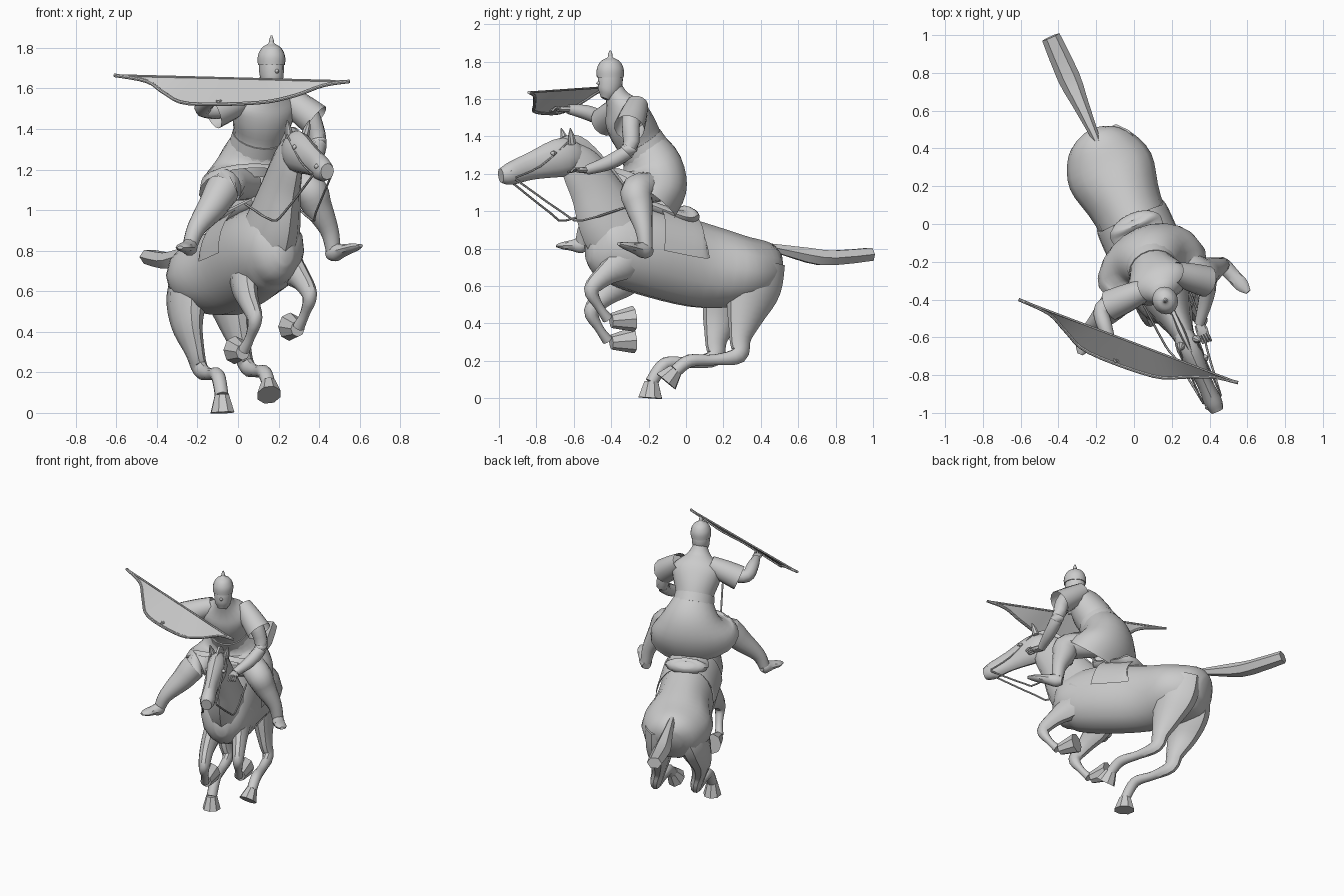
import bpy, bmesh, math
from mathutils import Vector as V

if "Cube" in bpy.data.objects:
    bpy.data.objects.remove(bpy.data.objects["Cube"])

YAW = math.radians(24)
SIDE = V((math.cos(YAW), math.sin(YAW), 0))   # across horse and rider
FWD = V((math.sin(YAW), -math.cos(YAW), 0))
UP = V((0, 0, 1))


def finish(name, bm):
    bmesh.ops.recalc_face_normals(bm, faces=bm.faces)
    me = bpy.data.meshes.new(name)
    bm.to_mesh(me)
    bm.free()
    ob = bpy.data.objects.new(name, me)
    bpy.context.collection.objects.link(ob)
    for o in bpy.context.selected_objects:
        o.select_set(False)
    bpy.context.view_layer.objects.active = ob
    ob.select_set(True)
    bpy.ops.object.shade_smooth_by_angle(angle=math.radians(38))


def spline(rows, k):
    """Catmull-Rom through rows, k steps per span."""
    out, n = [], len(rows)
    for i in range(n - 1):
        four = zip(rows[max(i-1, 0)], rows[i], rows[i+1], rows[min(i+2, n-1)])
        four = list(four)
        for j in range(k):
            t = j / k
            out.append([q + t*(r-p + t*(2*p-5*q+4*r-s + t*(3*(q-r)+s-p)))/2 for p, q, r, s in four])
    return out + [list(rows[-1])]


def tube(name, rows, n=12, k=4, ref=SIDE, arch=False, caps=True):
    """Loft rows (x, y, z, radius along ref[, other radius]); arch keeps the upper half only."""
    rows = spline([r if len(r) == 5 else (*r, r[3]) for r in rows], k)
    pts = [V(r[:3]) for r in rows]
    bm = bmesh.new()
    rings = []
    for i, r in enumerate(rows):
        t = (pts[min(i+1, len(pts)-1)] - pts[max(i-1, 0)]).normalized()
        s = (ref - t * ref.dot(t)).normalized()
        u = t.cross(s)
        if arch and u.z < 0:
            u = -u
        turn = math.pi if arch else math.tau
        rings.append([bm.verts.new(pts[i] + s*math.cos(turn*j/n)*max(r[3], .002) + u*math.sin(turn*j/n)*max(r[4], .002))
                      for j in range(n + arch)])
    m = len(rings[0])
    for p, q in zip(rings, rings[1:]):
        for j in range(n):
            bm.faces.new((p[j], p[(j+1) % m], q[(j+1) % m], q[j]))
    if caps and not arch:
        bm.faces.new(rings[0])
        bm.faces.new(rings[-1])
    finish(name, bm)


def axis(rows):
    """Rows (y, z, ra, rb) placed on the horse's centre line."""
    return [(-.445*r[0], *r) for r in rows]


def limb(name, pts, radii, n=12, **kw):
    """Tube through points with a shared list of radii (number or pair)."""
    tube(name, [(*p, *(r if isinstance(r, tuple) else (r, r))) for p, r in zip(pts, radii)], n, **kw)


def rod(name, pts, r=.006, k=3):
    limb(name, pts, [r] * len(pts), 6, k=k, ref=V((.3, .5, .8)))


def knob(name, at, r):
    limb(name, [at - FWD*r*1.3, at, at + FWD*r*1.3], [r*.2, r, r*.2], 8, k=2)


def hoof(name, top, sole):
    limb(name, [top, sole], [(.036, .04), (.06, .07)], 8, k=1)


# horse trunk, neck, mane, head, tail
tube("horse_body", axis([(.485, .67, .07, .08), (.43, .68, .17, .155), (.28, .68, .235, .195), (.07, .71, .19, .23),
                         (-.2, .78, .185, .235), (-.38, .8, .165, .2), (-.47, .79, .12, .15), (-.525, .79, .04, .06)]), 14)
tube("horse_neck", axis([(-.29, .78, .15, .2), (-.4, .94, .12, .19), (-.49, 1.12, .083, .145), (-.57, 1.25, .06, .115), (-.63, 1.33, .04, .06)]))
tube("mane", axis([(-.3, 1.06, .02, .03), (-.45, 1.235, .017, .05), (-.58, 1.37, .018, .04), (-.68, 1.37, .01, .02)]), 6)
tube("horse_head", axis([(-.56, 1.27, .04, .06), (-.65, 1.29, .066, .105), (-.83, 1.24, .043, .073),
                         (-.94, 1.2, .048, .06), (-.99, 1.19, .035, .04)]))
tube("tail", axis([(.4, .82, .015, .015), (.65, .765, .045, .045), (.78, .75, .06, .045), (.99, .77, .05, .04)]), 6, 2)
for s in (-1, 1):
    ear = V((.29, -.625, 1.36)) + SIDE*s*.042
    tip = ear + UP*.085 + FWD*.02 + SIDE*s*.018
    limb("horse_ear", [ear, ear.lerp(tip, .5), tip], [.022, .018, .002], 8, k=2)
    knob("horse_eye", V((.33, -.73, 1.31)) + SIDE*s*.055, .014)
    knob("nostril", V((.42, -.955, 1.215)) + SIDE*s*.035, .014)

# horse legs: one front and one hind path, each repeated with an offset
front = [V(p) for p in ((.22, -.26, .82), (.25, -.33, .73), (.31, -.43, .66), (.353, -.505, .58), (.33, -.465, .49), (.3, -.42, .425))]
hind = [V(p) for p in ((-.2, .3, .72), (-.245, .25, .58), (-.25, .19, .44), (-.215, .16, .31), (-.185, .15, .215),
                       (-.14, .02, .19), (-.1, -.11, .185), (-.08, -.185, .085))]
for name, move in (("left", V((0, 0, 0))), ("right", V((-.27, 0, -.115)))):
    leg = [p + move*min(1, .65 + .15*i) for i, p in enumerate(front)]
    limb(name + "_front_leg", leg, [(.08, .13), (.065, .1), (.048, .06), (.037, .042), .024, .029], 10)
    hoof(name + "_front_hoof", leg[-1] + V((-.005, .02, -.01)), leg[-1] + V((-.045, .14, .0)))
for name, move in (("right", V((0, 0, 0))), ("left", V((.23, .13, .015)))):
    leg = [p + move*min(1, .6 + .25*i) for i, p in enumerate(hind)]
    leg[-1] += UP * move.y * .35
    limb(name + "_hind_leg", leg, [(.1, .16), (.098, .155), (.072, .11), (.047, .062), (.036, .047), .03, .035, .034], 10)
    hoof(name + "_hind_hoof", leg[-1] + V((0, 0, .005)), leg[-1] + V((.003, -.006, -.084)) + V((0, -.05, .03))*move.y*7)

# saddle, blanket and tack
tube("saddle_blanket", axis([(.05, .75, .19, .225), (0, .75, .2, .235), (-.2, .79, .2, .245)]), 14, arch=True)
tube("saddle_seat", axis([(.035, 1.0, .06, .025), (.01, .98, .13, .055), (-.06, .97, .14, .04), (-.25, 1.05, .05, .03)]))
for s in (-1, 1):
    rein = axis([(-.93, 1.17, .05), (-.69, .99, .085), (-.6, .95, .11), (-.35, 1.03, .13)])
    rod("rein", [V(r[:3]) + SIDE*s*r[3] for r in rein])
    strap = axis([(-.93, 1.18), (-.8, 1.24), (-.65, 1.37)])
    rod("bridle", [V(r) + SIDE*s*.052 for r in strap], .005)

# rider trunk, skirt and belt
tube("skirt", [(.095, -.235, 1.085, .3, .2), (.085, -.19, 1.155, .27, .185), (.085, -.185, 1.25, .19, .158),
               (.1, -.24, 1.36, .12, .12)], 20, caps=False)
tube("torso", [(.085, -.19, 1.2, .15, .12), (.1, -.24, 1.35, .125, .125), (.12, -.29, 1.45, .155, .125),
               (.135, -.325, 1.53, .165, .105), (.15, -.365, 1.6, .08, .065), (.16, -.39, 1.66, .045, .05)], 18)
limb("belt", [(.093, -.22, 1.32), (.103, -.25, 1.37)], [.137, .132], 18, k=1)

# rider head with pointed helmet
crown = V((.165, -.405, 0))
limb("rider_head", [crown + UP*1.6 + FWD*.03, crown + UP*1.635 + FWD*.015, crown + UP*1.69, crown + UP*1.76],
     [.025, (.05, .055), (.06, .069), .06], 14)
limb("helmet", [crown + UP*z for z in (1.715, 1.76, 1.8, 1.822, 1.838, 1.86)],
     [(.066, .073), (.066, .073), (.047, .053), .016, .012, .004], 16)
knob("nose", crown + UP*1.685 + FWD*.067, .011)

# arms from shoulder to wrist, flared sleeves, hands
arms = {"left": ((.26, -.27, 1.54), (.35, -.295, 1.47), (.395, -.3, 1.34), (.38, -.4, 1.265), (.345, -.53, 1.22)),
        "right": ((.01, -.37, 1.54), (-.08, -.41, 1.5), (-.17, -.45, 1.5), (-.155, -.54, 1.53), (-.12, -.63, 1.545))}
slant = V((.2, .5, .85))
for side, arm in arms.items():
    a = [V(p) for p in arm]
    out = (a[1] - a[0]).normalized()
    limb(side + "_arm", a, [.06, .05, .043, .04, .026], 10, ref=slant)
    limb(side + "_sleeve", [a[0] - out*.05, a[0] + out*.05, a[0] + out*.16], [.06, .074, .083], 14, caps=False, ref=slant)
    w = a[-1]
    limb(side + "_palm", [w, w + FWD*.035, w + FWD*.06], [(.026, .018), (.032, .016), (.028, .012)], 8)
    for i in range(4):
        f = w + FWD*.05 + SIDE*(i - 1.5)*.014
        rod(side + "_finger", [f, f + FWD*.03 + UP*(i - 1.5)*.006, f + FWD*.055 - UP*.01], .007)

# rider legs and boots
legs = {"left": ((.19, -.15, 1.13), (.34, -.26, 1.11), (.39, -.25, 1.02), (.45, -.225, .9), (.47, -.215, .8), (.605, -.36, .825)),
        "right": ((.05, -.22, 1.13), (-.055, -.37, 1.12), (-.125, -.45, 1.02), (-.205, -.53, .91), (-.235, -.555, .83), (-.285, -.69, .815))}
for side, leg in legs.items():
    *leg, toe = [V(p) for p in leg]
    limb(side + "_leg", leg, [.08, .088, .074, .047, .037], 14, ref=V((.6, .6, .3)))
    foot = [leg[-1].lerp(toe, t) - UP*.012*(1 - t) for t in (-.15, .05, .4, .75, 1)]
    limb(side + "_boot", foot, [.028, (.04, .044), (.038, .03), (.037, .02), (.015, .008)], 10)

# bow: curved limb, string, and the filled sheet between them
bow = spline([(-.61, -.4, 1.665), (-.45, -.475, 1.635), (-.36, -.57, 1.575), (-.24, -.68, 1.525), (.1, -.805, 1.53),
              (.28, -.81, 1.565), (.42, -.81, 1.615), (.55, -.84, 1.635)], 4)
limb("bow_limb", bow, [.009] * len(bow), 8, k=1, ref=UP)
a, b = V(bow[0]), V(bow[-1])
rod("bow_string", [a, b], .006, 1)
bm = bmesh.new()
top = [bm.verts.new(a.lerp(b, i / (len(bow) - 1))) for i in range(1, len(bow) - 1)]
low = [bm.verts.new(p) for p in bow]
for i in range(len(top) - 1):
    bm.faces.new((low[i+1], low[i+2], top[i+1], top[i]))
bm.faces.new((low[0], low[1], top[0]))
bm.faces.new((low[-1], top[-1], low[-2]))
finish("bow_sheet", bm)
